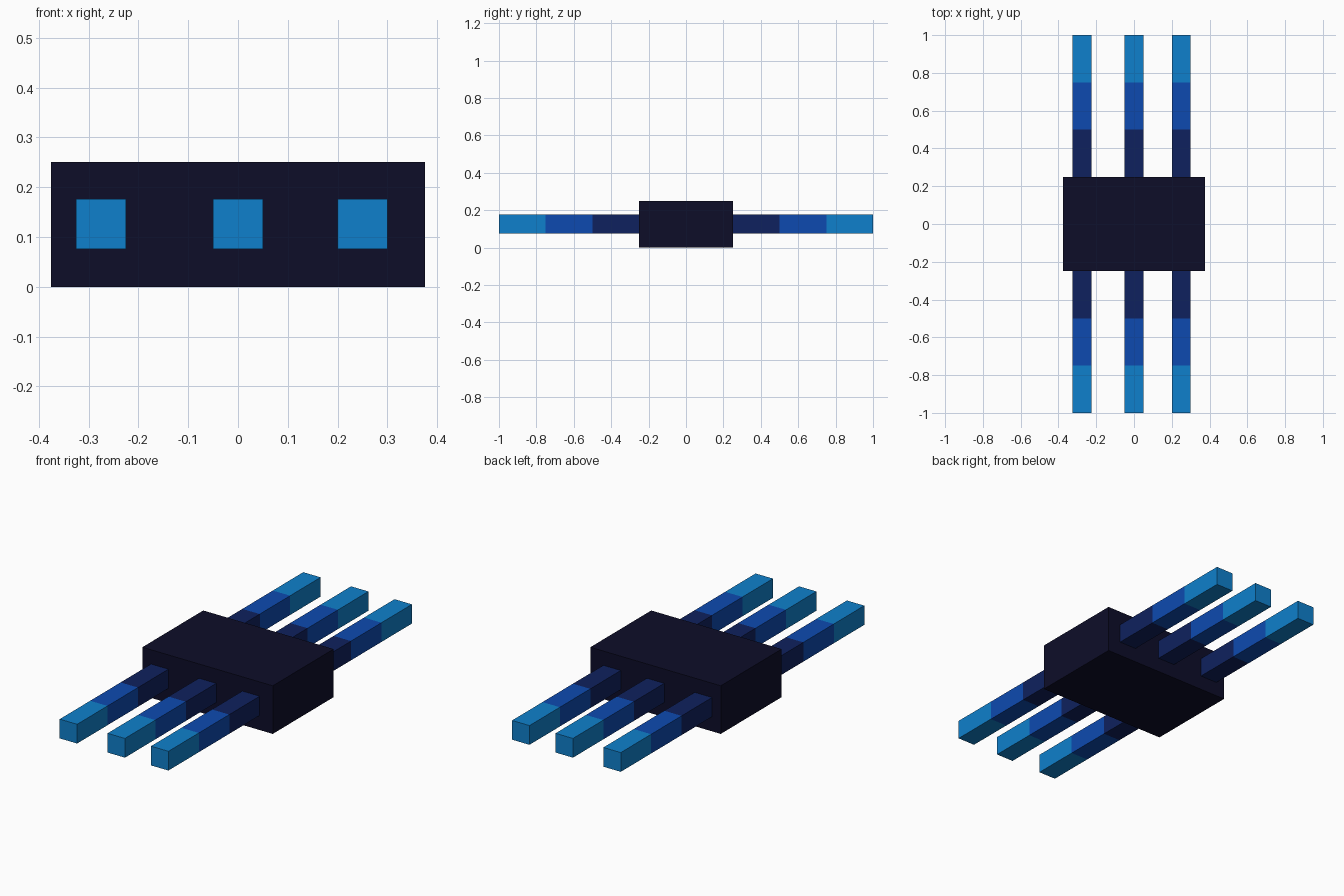
import bpy, bmesh
from mathutils import Matrix, Vector

if "Cube" in bpy.data.objects:
    bpy.data.objects.remove(bpy.data.objects["Cube"])


def material(name, rgb):
    m = bpy.data.materials.new(name)
    m.diffuse_color = (*rgb, 1.0)
    m.use_nodes = True
    m.node_tree.nodes["Principled BSDF"].inputs["Base Color"].default_value = m.diffuse_color
    return m


navy_black = material("navy_black", (0.004, 0.004, 0.022))
blues = [
    material("dark_blue", (0.0048, 0.0152, 0.112)),
    material("royal_blue", (0.004, 0.0685, 0.434)),
    material("sky_blue", (0.0048, 0.216, 0.604)),
]


def box(name, center, size, mats, cuts=()):
    """Box with optional cross cuts along y."""
    bm = bmesh.new()
    bmesh.ops.create_cube(bm, size=1.0, matrix=Matrix.Translation(center)
                          @ Matrix.Diagonal((*size, 1.0)))
    for y in cuts:
        bmesh.ops.bisect_plane(bm, geom=bm.verts[:] + bm.edges[:] + bm.faces[:],
                               plane_co=(0, y, 0), plane_no=(0, 1, 0))
    # Bands get lighter every quarter unit outward
    if len(mats) > 1:
        for f in bm.faces:
            dist = abs(f.calc_center_median().y)
            f.material_index = max(0, min(2, int((dist - 0.25) / 0.25)))
    mesh = bpy.data.meshes.new(name)
    bm.to_mesh(mesh)
    bm.free()
    for m in mats:
        mesh.materials.append(m)
    obj = bpy.data.objects.new(name, mesh)
    bpy.context.collection.objects.link(obj)
    return obj


# Central block
box("body", Vector((0, 0, 0.125)), (0.75, 0.5, 0.25), [navy_black])

# Three banded prongs on the front and three on the back
for side, label in ((-1, "front"), (1, "back")):
    for x, place in ((-0.275, "left"), (0.0, "middle"), (0.25, "right")):
        box(f"{label}_{place}_prong", Vector((x, side * 0.625, 0.126)),
            (0.1, 0.75, 0.1), blues, (side * 0.5, side * 0.75))
